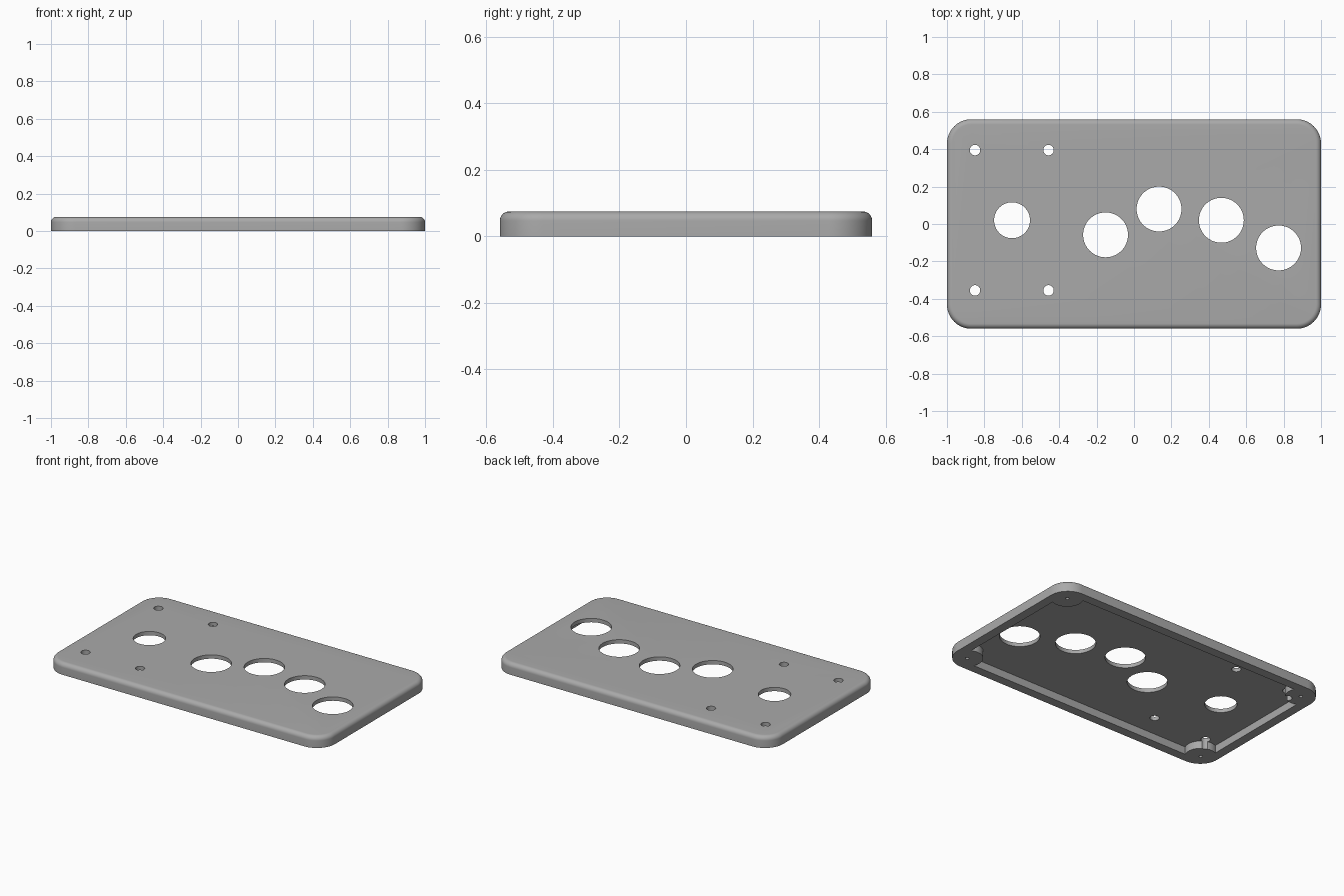
import bpy, bmesh
from math import sin, cos, pi, radians

if "Cube" in bpy.data.objects:
    bpy.data.objects.remove(bpy.data.objects["Cube"], do_unlink=True)

HALF_X, HALF_Y, HEIGHT = 1.0, 0.56, 0.075
CORNER, FILLET = 0.13, 0.028
WALL, CEILING = 0.06, 0.05
BOSS_X, BOSS_Y, BOSS_R = 0.90, 0.46, 0.095

grey = bpy.data.materials.new("plain grey")
grey.use_nodes = True
colour = (0.4, 0.4, 0.4, 1)
grey.diffuse_color = colour
grey.node_tree.nodes["Principled BSDF"].inputs["Base Color"].default_value = colour


def rounded_outline(inset, steps=16):
    """Rounded rectangle, pulled in by the given inset."""
    r = CORNER - inset
    points = []
    for quarter, (sx, sy) in enumerate([(1, 1), (-1, 1), (-1, -1), (1, -1)]):
        for i in range(steps + 1):
            a = (quarter + i / steps) * pi / 2
            points.append((sx * (HALF_X - CORNER) + r * cos(a),
                           sy * (HALF_Y - CORNER) + r * sin(a)))
    return points


def make_plate():
    """Loft rounded outlines upward, ending in a filleted top edge."""
    levels = [(0, 0)]
    for i in range(9):
        a = i / 8 * pi / 2
        levels.append((FILLET * (1 - cos(a)), HEIGHT - FILLET * (1 - sin(a))))
    bm = bmesh.new()
    rings = [[bm.verts.new((x, y, z)) for x, y in rounded_outline(inset)]
             for inset, z in levels]
    for low, high in zip(rings, rings[1:]):
        n = len(low)
        for i in range(n):
            j = (i + 1) % n
            bm.faces.new((low[i], low[j], high[j], high[i]))
    bm.faces.new(rings[0][::-1])
    bm.faces.new(rings[-1])
    mesh = bpy.data.meshes.new("cover_plate")
    bm.to_mesh(mesh)
    bm.free()
    mesh.materials.append(grey)
    obj = bpy.data.objects.new("cover_plate", mesh)
    bpy.context.collection.objects.link(obj)
    return obj


def cylinder(name, x, y, radius, bottom, top, sides=64):
    bpy.ops.mesh.primitive_cylinder_add(
        vertices=sides, radius=radius, depth=top - bottom,
        location=(x, y, (top + bottom) / 2))
    obj = bpy.context.object
    obj.name = name
    obj.hide_render = True
    obj.data.materials.append(grey)
    return obj


def cut(target, cutter):
    """Subtract the cutter, then throw it away."""
    bpy.context.view_layer.objects.active = target
    mod = target.modifiers.new("cut", 'BOOLEAN')
    mod.operation = 'DIFFERENCE'
    mod.solver = 'EXACT'
    mod.object = cutter
    bpy.ops.object.modifier_apply(modifier=mod.name)
    bpy.data.objects.remove(cutter, do_unlink=True)


plate = make_plate()
corners = [(sx * BOSS_X, sy * BOSS_Y) for sx in (-1, 1) for sy in (-1, 1)]

# Underside recess, leaving a round boss in each corner
bpy.ops.mesh.primitive_cube_add(size=2, location=(0, 0, 0))
recess = bpy.context.object
recess.name = "recess_cutter"
recess.hide_render = True
recess.data.materials.append(grey)
for v in recess.data.vertices:
    v.co.x *= HALF_X - WALL
    v.co.y *= HALF_Y - WALL
    v.co.z *= CEILING
for x, y in corners:
    cut(recess, cylinder("boss_shape", x, y, BOSS_R, -0.2, 0.2))
cut(plate, recess)

# Blind screw holes in the bosses
for x, y in corners:
    cut(plate, cylinder("screw_hole", x, y, 0.011, -0.1, CEILING, 24))

# Large openings
for x, y, r in [(-0.652, 0.02, 0.096), (-0.152, -0.058, 0.12),
                (0.134, 0.08, 0.12), (0.467, 0.02, 0.12), (0.773, -0.128, 0.12)]:
    cut(plate, cylinder("opening", x, y, r, -0.1, 0.2))

# Four small mounting holes
for x in (-0.85, -0.457):
    for y in (-0.355, 0.395):
        cut(plate, cylinder("mounting_hole", x, y, 0.028, -0.1, 0.2, 32))

# Smooth fillets and bores, keep the rims sharp
bpy.ops.object.select_all(action='DESELECT')
plate.select_set(True)
bpy.context.view_layer.objects.active = plate
bpy.ops.object.shade_smooth_by_angle(angle=radians(30))
